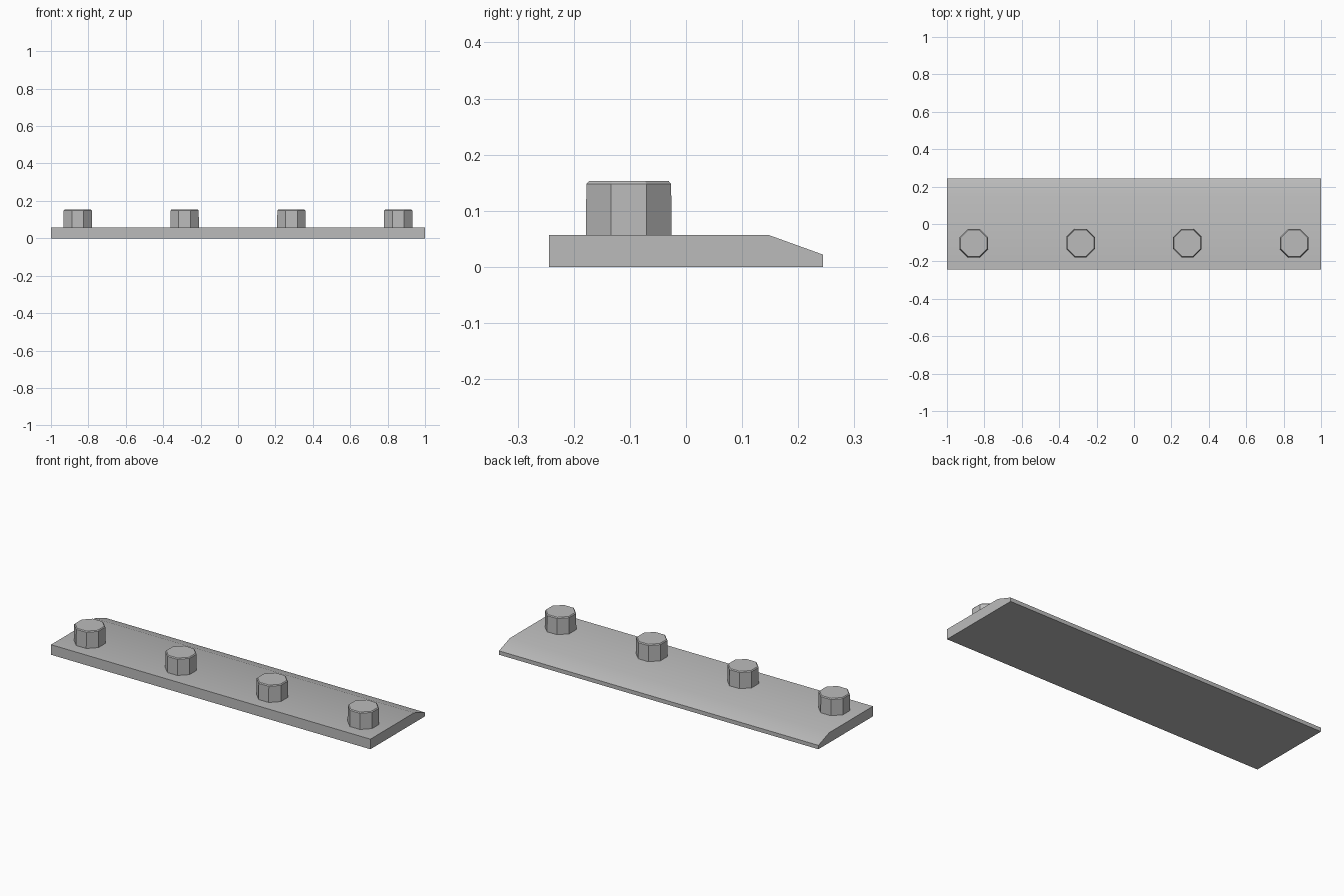
import bpy, bmesh, math

if "Cube" in bpy.data.objects:
    bpy.data.objects.remove(bpy.data.objects["Cube"])

grey = bpy.data.materials.new("light_grey")
grey.diffuse_color = (0.5, 0.5, 0.5, 1)
grey.use_nodes = True
grey.node_tree.nodes["Principled BSDF"].inputs["Base Color"].default_value = grey.diffuse_color


def loft(name, rings):
    """Join matching rings of points with side faces and cap both ends."""
    bm = bmesh.new()
    loops = [[bm.verts.new(p) for p in ring] for ring in rings]
    n = len(loops[0])
    for a, b in zip(loops, loops[1:]):
        for i in range(n):
            j = (i + 1) % n
            bm.faces.new((a[i], a[j], b[j], b[i]))
    bm.faces.new(loops[0][::-1])
    bm.faces.new(loops[-1])
    bmesh.ops.recalc_face_normals(bm, faces=bm.faces)
    mesh = bpy.data.meshes.new(name)
    bm.to_mesh(mesh)
    bm.free()
    mesh.materials.append(grey)
    ob = bpy.data.objects.new(name, mesh)
    bpy.context.collection.objects.link(ob)
    bpy.ops.object.select_all(action='DESELECT')
    ob.select_set(True)
    bpy.context.view_layer.objects.active = ob
    bpy.ops.object.shade_smooth_by_angle(angle=math.radians(30))
    return ob


def octagon(apothem, z):
    r = apothem / math.cos(math.pi / 8)
    angles = [math.pi / 8 + i * math.pi / 4 for i in range(8)]
    return [(r * math.cos(a), r * math.sin(a), z) for a in angles]


# Base plate with a sloped back edge
profile = [(-0.244, 0), (0.244, 0), (0.244, 0.022), (0.147, 0.057), (-0.244, 0.057)]
loft("base_plate", [[(x, y, z) for y, z in profile] for x in (-1, 1)])

# Row of eight-sided studs with a small bevelled rim
for i in range(4):
    stud = loft(f"stud_{i + 1}", [octagon(0.0765, 0.05), octagon(0.0755, 0.148),
                                  octagon(0.071, 0.153)])
    stud.location = (-0.857 + i * 0.5713, -0.102, 0)
